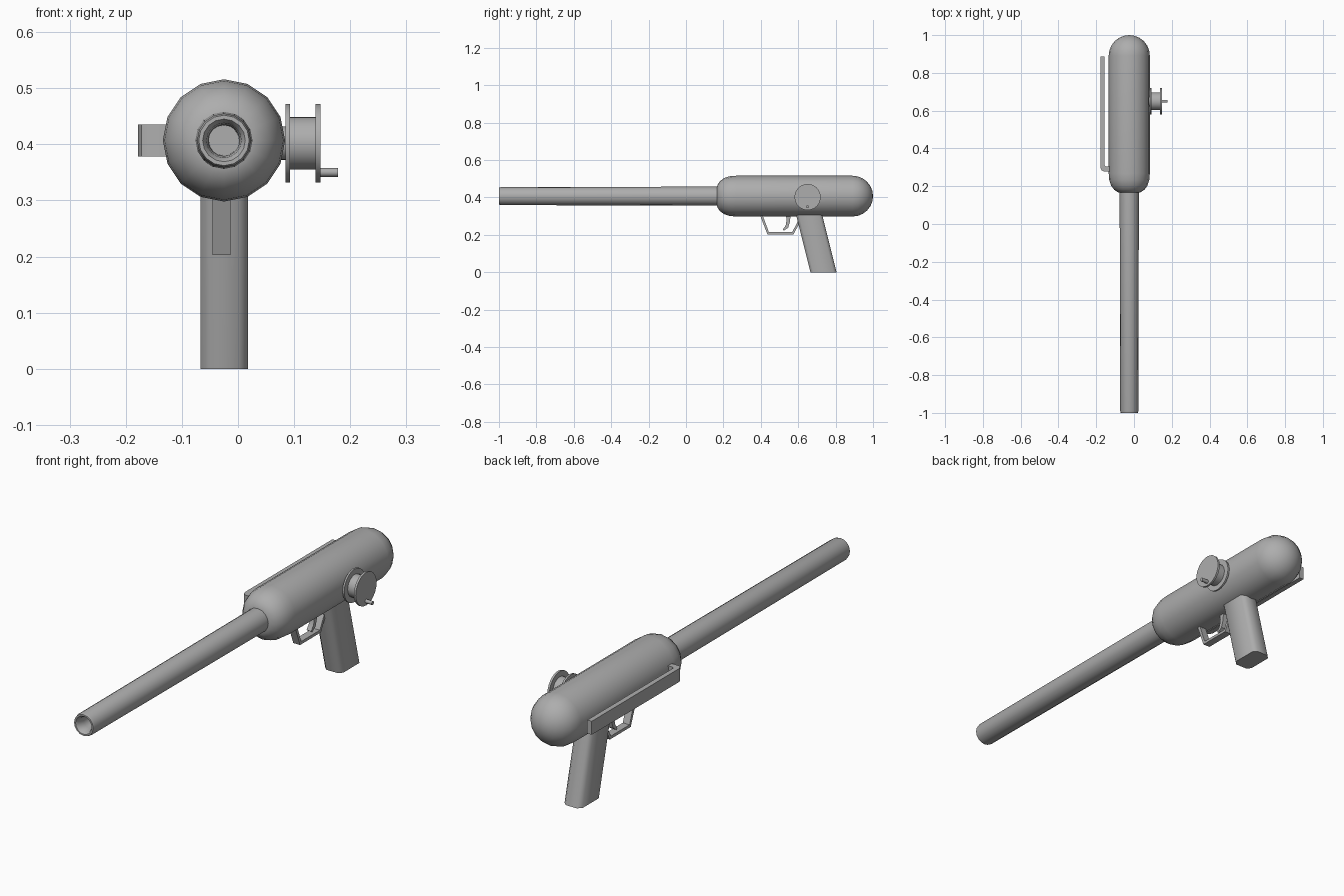
import bpy
import bmesh
from math import sin, cos, pi, radians
from mathutils import Vector

cube = bpy.data.objects.get("Cube")
if cube:
    bpy.data.objects.remove(cube, do_unlink=True)

grey = bpy.data.materials.new("plain grey")
grey.use_nodes = True
GREY = (0.42, 0.42, 0.42, 1)
grey.diffuse_color = GREY
grey.node_tree.nodes["Principled BSDF"].inputs["Base Color"].default_value = GREY

CX, CZ = -0.025, 0.407   # long axis of body and barrel


def finish(name, bm, angle=32):
    """Turn a bmesh into a shaded object."""
    bmesh.ops.recalc_face_normals(bm, faces=bm.faces)
    mesh = bpy.data.meshes.new(name)
    bm.to_mesh(mesh)
    bm.free()
    mesh.shade_smooth()
    mesh.set_sharp_from_angle(angle=radians(angle))
    mesh.materials.append(grey)
    obj = bpy.data.objects.new(name, mesh)
    bpy.context.collection.objects.link(obj)
    return obj


def lathe(name, profile, sides, axis="y", centre=(CX, 0, CZ), angle=32):
    """Revolve (position, radius) pairs about the x or y axis."""
    bm = bmesh.new()
    rings = []
    for pos, r in profile:
        ring = []
        for i in range(sides if r else 1):
            a = 2 * pi * i / sides
            s, c = r * sin(a), r * cos(a)
            p = (s, pos, c) if axis == "y" else (pos, s, c)
            ring.append(bm.verts.new(Vector(p) + Vector(centre)))
        rings.append(ring)
    for a, b in zip(rings, rings[1:]):
        for i in range(sides):
            quad = [a[i % len(a)], a[(i + 1) % len(a)],
                    b[(i + 1) % len(b)], b[i % len(b)]]
            bm.faces.new(list(dict.fromkeys(quad)))
    for ring in (rings[0], rings[-1]):
        if len(ring) > 1:
            bm.faces.new(ring)
    return finish(name, bm, angle)


def prism(name, outline, direction, angle=32):
    """Extrude a closed outline of 3D points along a direction."""
    bm = bmesh.new()
    face = bm.faces.new([bm.verts.new(p) for p in outline])
    ext = bmesh.ops.extrude_face_region(bm, geom=[face], use_keep_orig=True)
    moved = [v for v in ext["geom"] if isinstance(v, bmesh.types.BMVert)]
    bmesh.ops.translate(bm, verts=moved, vec=direction)
    return finish(name, bm, angle)


# Capsule body: blunt shoulder at the front, dome at the rear
R = 0.109
shoulder = [(0.165, 0.045), (0.168, 0.06), (0.181, 0.08),
            (0.203, 0.096), (0.233, 0.106), (0.268, R)]
dome = [(1 - R + R * sin(a), R * cos(a)) for a in (pi / 2 * i / 6 for i in range(6))]
lathe("body", shoulder + dome + [(1, 0)], 16)

# Barrel with a rounded muzzle and a blind bore
lathe("barrel", [(0.2, 0.051), (-0.99, 0.048), (-1, 0.045), (-1, 0.038),
                 (-0.99, 0.031), (-0.96, 0.028), (-0.85, 0.027), (-0.85, 0)], 16)

# Raked grip with chamfered corners
x0, x1, y0, y1, c = -0.067, 0.018, 0.665, 0.805, 0.016
section = [(x0 + c, y0), (x1 - c, y0), (x1, y0 + c), (x1, y1 - c),
           (x1 - c, y1), (x0 + c, y1), (x0, y1 - c), (x0, y0 + c)]
prism("grip", [(x, y, 0) for x, y in section], (0, -0.085, 0.34), 50)

# Trigger guard strap
guard = [(0.39, 0.32), (0.435, 0.203), (0.575, 0.203), (0.608, 0.265),
         (0.608, 0.285), (0.596, 0.268), (0.568, 0.215), (0.443, 0.215),
         (0.404, 0.32)]
prism("trigger_guard", [(-0.045, y, z) for y, z in guard], (0.032, 0, 0))

# Curved trigger
trigger = [(0.532, 0.32), (0.538, 0.28), (0.533, 0.25), (0.517, 0.228),
           (0.524, 0.223), (0.546, 0.238), (0.556, 0.27), (0.56, 0.32)]
prism("trigger", [(-0.04, y, z) for y, z in trigger], (0.022, 0, 0))

# Side clip: long strap with a rounded front foot joined to the body
clip = [(-0.178, 0.887), (-0.178, 0.3), (-0.172, 0.285), (-0.16, 0.279),
        (-0.125, 0.279), (-0.125, 0.304), (-0.15, 0.304), (-0.157, 0.311),
        (-0.157, 0.887)]
prism("side_clip", [(x, y, 0.378) for x, y in clip], (0, 0, 0.057))

# Reel: hub between two flanges, with a small crank knob
reel = (0, 0.65, 0.402)
lathe("reel", [(0.06, 0.03), (0.085, 0.03), (0.085, 0.07), (0.093, 0.07),
               (0.093, 0.047), (0.138, 0.047), (0.138, 0.07), (0.147, 0.07)],
      24, "x", reel)
lathe("reel_knob", [(0.14, 0.008), (0.178, 0.008)], 10, "x", (0, 0.65, 0.35), 50)
